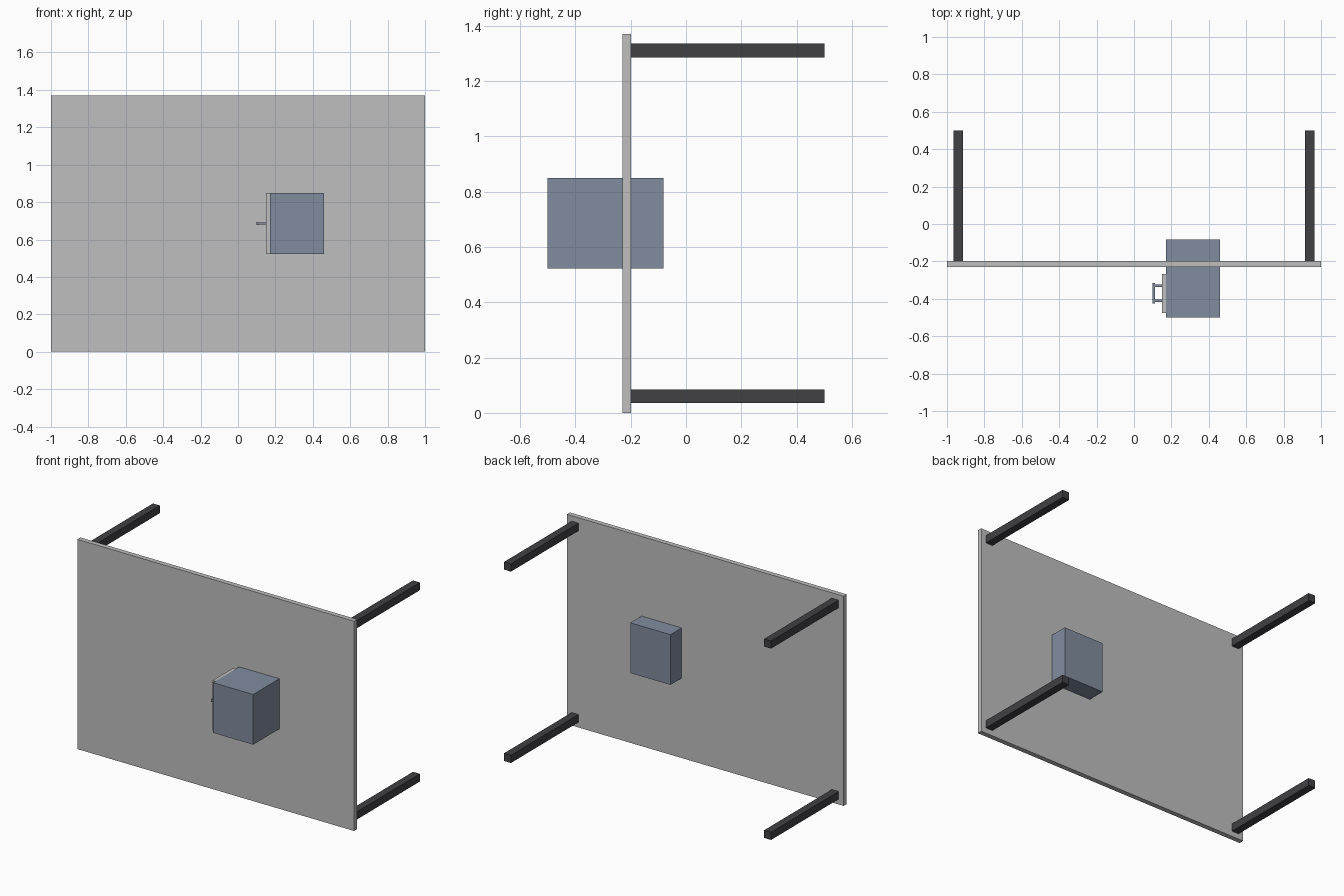
import bpy

default = bpy.data.objects.get("Cube")
if default:
    bpy.data.objects.remove(default, do_unlink=True)


def material(name, rgb):
    mat = bpy.data.materials.new(name)
    mat.use_nodes = True
    mat.diffuse_color = (*rgb, 1)
    mat.node_tree.nodes["Principled BSDF"].inputs["Base Color"].default_value = (*rgb, 1)
    return mat


def box(name, xs, ys, zs, mat):
    """Axis-aligned box from its (min, max) extents on each axis."""
    spans = (xs, ys, zs)
    bpy.ops.mesh.primitive_cube_add(size=1, location=[(a + b) / 2 for a, b in spans])
    obj = bpy.context.object
    obj.name = name
    obj.scale = [b - a for a, b in spans]
    bpy.ops.object.transform_apply(location=False, rotation=False, scale=True)
    obj.data.materials.append(mat)
    return obj


light_grey = material("light grey", (0.52, 0.52, 0.52))
charcoal = material("charcoal", (0.052, 0.052, 0.058))
slate_blue = material("slate blue", (0.22, 0.265, 0.345))

# Upright table top
box("table_top", (-1, 1), (-0.23, -0.198), (0, 1.37), light_grey)

# Four square legs pointing backward
for side, x in (("right", -0.94), ("left", 0.94)):
    for level, z in (("lower", 0.06), ("upper", 1.31)):
        box(f"{level}_{side}_leg", (x - 0.025, x + 0.025), (-0.198, 0.5),
            (z - 0.025, z + 0.025), charcoal)

# Cabinet passing through the top, with a door plate on its right side
box("cabinet", (0.17, 0.46), (-0.5, -0.082), (0.522, 0.85), slate_blue)
box("drawer_front", (0.15, 0.17), (-0.475, -0.268), (0.522, 0.85), light_grey)

# Pull handle: a grip bar on two posts
box("handle_grip", (0.1, 0.113), (-0.424, -0.316), (0.678, 0.694), slate_blue)
for name, y in (("front", -0.41), ("back", -0.33)):
    box(f"{name}_handle_post", (0.11, 0.152), (y - 0.006, y + 0.006),
        (0.68, 0.692), slate_blue)
